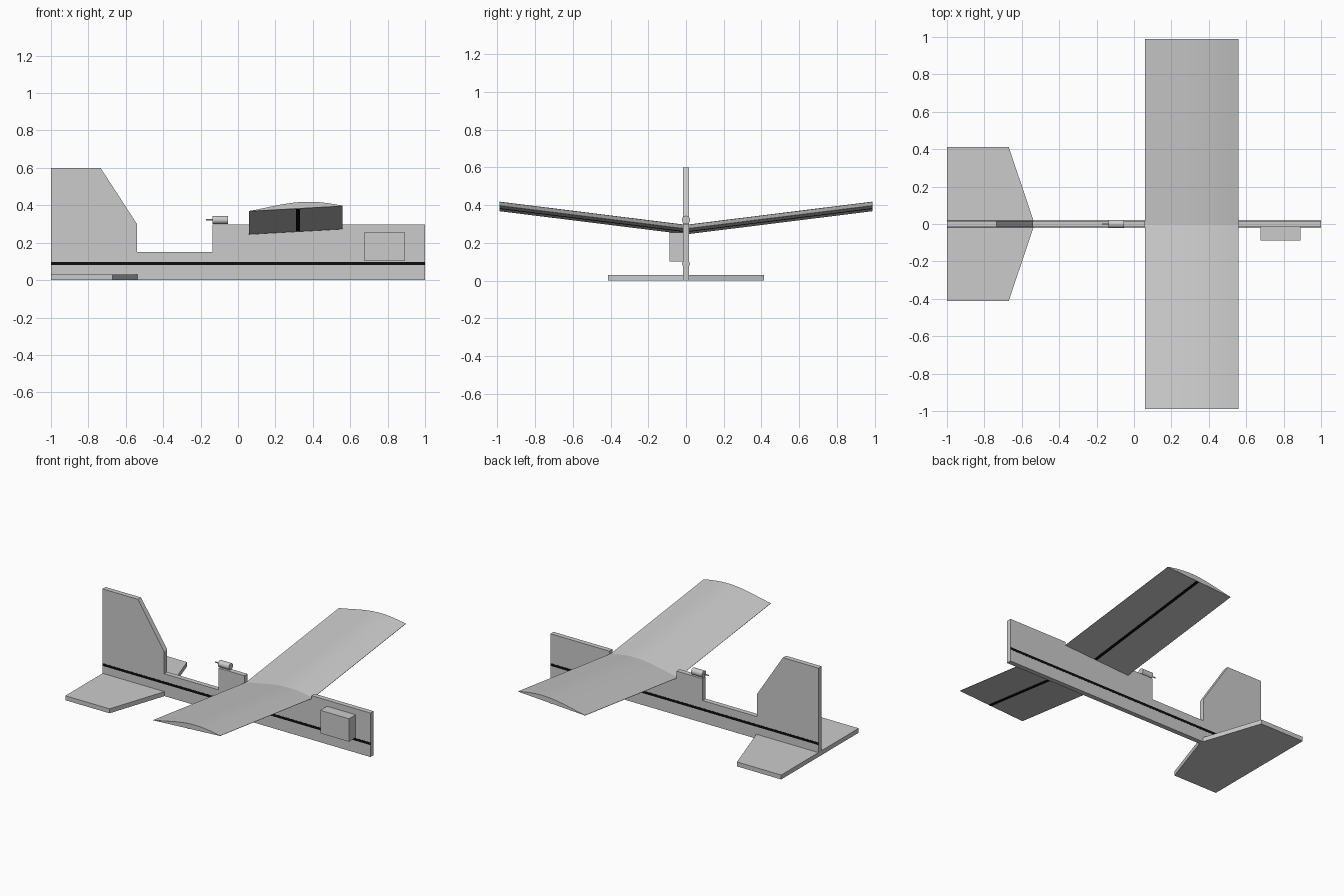
import bpy, bmesh, math
from mathutils import Vector

if "Cube" in bpy.data.objects:
    bpy.data.objects.remove(bpy.data.objects["Cube"])

HALF = 0.0165    # half thickness of the fuselage board
SPAN = 0.99      # half span of the wing
RISE = 0.123     # dihedral rise at the tip

black = bpy.data.materials.new("black")
black.diffuse_color = (0.004, 0.004, 0.004, 1)
black.use_nodes = True
black.node_tree.nodes["Principled BSDF"].inputs["Base Color"].default_value = black.diffuse_color


def add_mesh(name, bm, mat=None):
    bmesh.ops.recalc_face_normals(bm, faces=bm.faces)
    me = bpy.data.meshes.new(name)
    bm.to_mesh(me)
    bm.free()
    ob = bpy.data.objects.new(name, me)
    bpy.context.collection.objects.link(ob)
    if mat:
        me.materials.append(mat)
    return ob


def slab(name, outline, offset):
    """Flat outline of 3D points, thickened by the offset vector."""
    bm = bmesh.new()
    face = bm.faces.new([bm.verts.new(p) for p in outline])
    out = bmesh.ops.extrude_face_region(bm, geom=[face])
    verts = [g for g in out["geom"] if isinstance(g, bmesh.types.BMVert)]
    bmesh.ops.translate(bm, verts=verts, vec=Vector(offset))
    return add_mesh(name, bm)


def box(name, lo, hi, mat=None):
    bm = bmesh.new()
    bmesh.ops.create_cube(bm, size=1)
    for v in bm.verts:
        v.co = [l + (c + 0.5) * (h - l) for c, l, h in zip(v.co, lo, hi)]
    return add_mesh(name, bm, mat)


def wing_loft(name, profile, mat=None):
    """Loft an xz profile from root to raised tip, then mirror across y."""
    bm = bmesh.new()
    root = [bm.verts.new((x, 0, z)) for x, z in profile]
    tip = [bm.verts.new((x, SPAN, z + RISE)) for x, z in profile]
    n = len(profile)
    for i in range(n):
        j = (i + 1) % n
        bm.faces.new((root[i], root[j], tip[j], tip[i]))
    bm.faces.new(tip)
    ob = add_mesh(name, bm, mat)
    m = ob.modifiers.new("mirror", "MIRROR")
    m.use_axis = (False, True, False)
    m.use_mirror_merge = False
    return ob


def x_cylinder(name, x0, x1, z, r, sides):
    bpy.ops.mesh.primitive_cylinder_add(vertices=sides, radius=r, depth=x1 - x0,
                                        location=((x0 + x1) / 2, 0, z),
                                        rotation=(0, math.pi / 2, 0))
    bpy.context.object.name = name
    smooth(bpy.context.object)


def smooth(ob):
    bpy.ops.object.select_all(action="DESELECT")
    ob.select_set(True)
    bpy.context.view_layer.objects.active = ob
    bpy.ops.object.shade_smooth_by_angle(angle=math.radians(30))


# wing section: flat, slightly inclined underside with an arched top
X0, X1 = 0.06, 0.56


def under(x):
    return 0.245 + 0.028 * (x - X0) / (X1 - X0)


# fuselage board with fin, rear step and wing seat
side = [(-1, 0), (1, 0), (1, 0.297), (X1, 0.297), (X1, under(X1)), (X0, under(X0)),
        (X0, 0.297), (-0.135, 0.297), (-0.135, 0.15), (-0.54, 0.15), (-0.54, 0.3),
        (-0.735, 0.6), (-1, 0.6)]
slab("fuselage_and_fin", [(x, -HALF, z) for x, z in side], (0, 2 * HALF, 0))

# tailplane
half_tail = [(-1, 0.413), (-0.67, 0.413), (-0.537, HALF)]
tail = half_tail + [(x, -y) for x, y in reversed(half_tail)]
slab("tailplane", [(x, y, 0) for x, y in tail], (0, 0, 0.03))

# wing
N = 20
top = []
for i in range(N + 1):
    c = i / N
    x = X0 + c * (X1 - X0)
    top.append((x, under(x) + 0.002 + 0.032 * max(0, math.sin(math.pi * c ** 1.2))))
smooth(wing_loft("wing", [(X1, under(X1)), (X0, under(X0))] + top))

# black spar strip under the wing
a, b = 0.311, 0.331
wing_loft("wing_spar", [(a, under(a) - 0.002), (b, under(b) - 0.002),
                        (b, under(b) + 0.002), (a, under(a) + 0.002)], black)

# black stripes along both sides of the fuselage
for label, s in (("front", -1), ("back", 1)):
    ys = sorted((s * (HALF - 0.001), s * (HALF + 0.001)))
    box("stripe_" + label, (-1, ys[0], 0.081), (1, ys[1], 0.098), black)

# nose weight box on the front side
box("side_box", (0.676, -0.088, 0.101), (0.89, -HALF, 0.256))

# motor and its shaft
x_cylinder("motor", -0.135, -0.053, 0.322, 0.022, 32)
x_cylinder("motor_shaft", -0.17, -0.13, 0.322, 0.004, 12)
